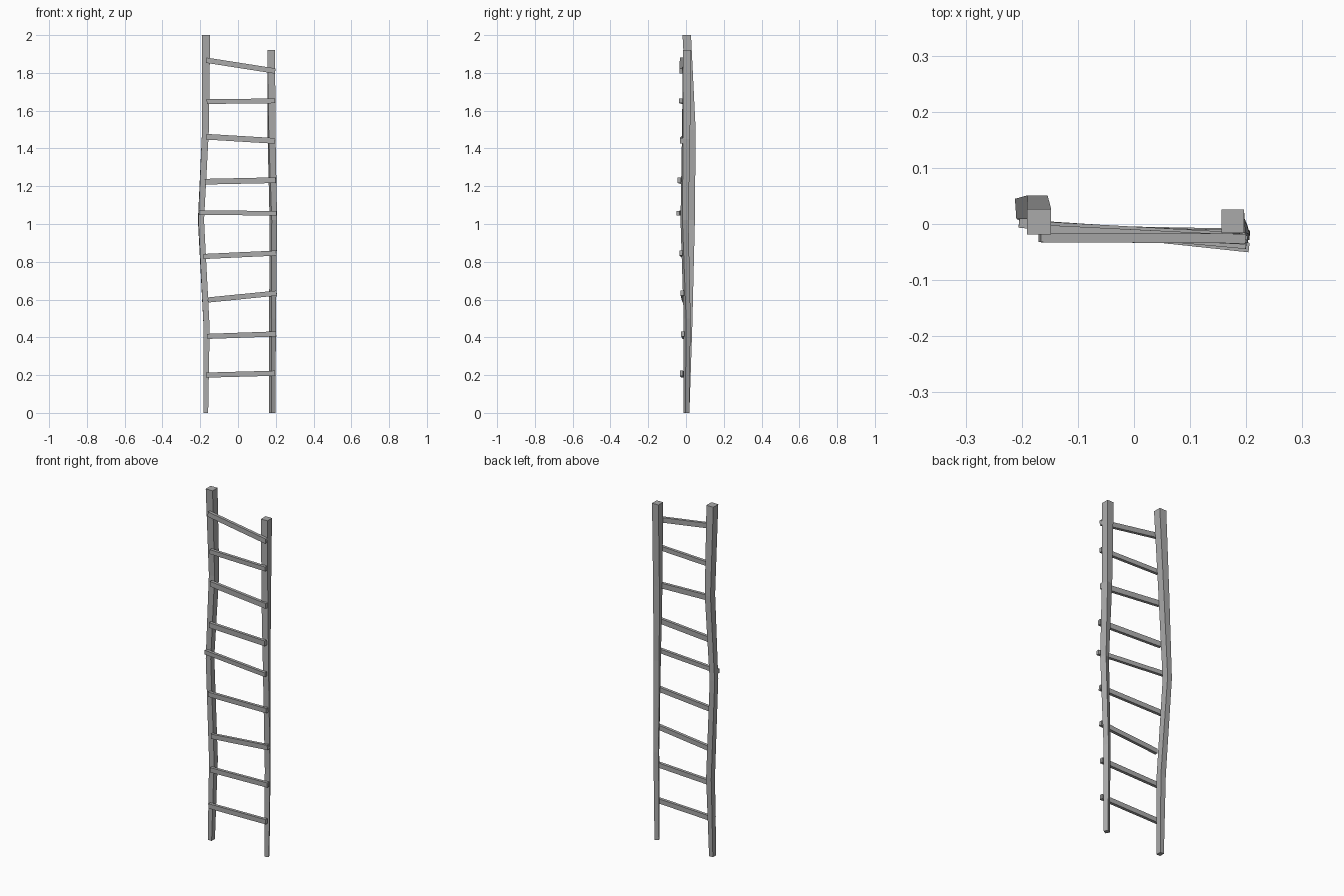
import bpy
import bmesh
from math import cos, sin, radians
from mathutils import Vector

cube = bpy.data.objects.get("Cube")
if cube:
    bpy.data.objects.remove(cube, do_unlink=True)

wood = bpy.data.materials.new("weathered grey")
wood.use_nodes = True
GREY = (0.4, 0.4, 0.4, 1)
wood.diffuse_color = GREY
wood.node_tree.nodes["Principled BSDF"].inputs["Base Color"].default_value = GREY


def loft(name, rings):
    """Skin a list of four-cornered rings into a closed, flat-shaded beam."""
    bm = bmesh.new()
    loops = [[bm.verts.new(p) for p in ring] for ring in rings]
    for a, b in zip(loops, loops[1:]):
        for i in range(4):
            j = (i + 1) % 4
            bm.faces.new((a[i], a[j], b[j], b[i]))
    bm.faces.new(loops[0][::-1])
    bm.faces.new(loops[-1])
    bmesh.ops.recalc_face_normals(bm, faces=bm.faces)
    mesh = bpy.data.meshes.new(name)
    bm.to_mesh(mesh)
    bm.free()
    mesh.materials.append(wood)
    bpy.context.collection.objects.link(bpy.data.objects.new(name, mesh))


def rail(name, sections):
    """Crooked upright: sections are z, centre x, centre y, width, depth, twist."""
    rings = []
    for z, x, y, w, d, twist in sections:
        c, s = cos(radians(twist)), sin(radians(twist))
        rings.append([(x + u * w / 2 * c - v * d / 2 * s,
                       y + u * w / 2 * s + v * d / 2 * c, z)
                      for u, v in ((-1, -1), (1, -1), (1, 1), (-1, 1))])
    loft(name, rings)


def rung(name, start, end, h, d):
    """Straight bar between two points."""
    a, b = Vector(start), Vector(end)
    along = (b - a).normalized()
    up = along.cross(Vector((0, 1, 0))).normalized() * h / 2
    side = along.cross(up).normalized() * d / 2
    loft(name, [[p + up * u + side * v for u, v in
                 ((-1, -1), (1, -1), (1, 1), (-1, 1))] for p in (a, b)])


# Uprights
rail("right_rail", [
    (0.00, -0.170, 0.003, 0.024, 0.030, 0),
    (0.45, -0.166, 0.016, 0.032, 0.034, 0),
    (1.02, -0.196, 0.028, 0.030, 0.036, 4),
    (1.50, -0.172, 0.030, 0.036, 0.042, 0),
    (2.00, -0.169, 0.004, 0.043, 0.045, 0),
])
rail("left_rail", [
    (0.00, 0.181, 0.002, 0.024, 0.024, 28),
    (0.50, 0.183, 0.006, 0.027, 0.027, 28),
    (1.02, 0.187, -0.008, 0.030, 0.034, 20),
    (1.45, 0.178, 0.000, 0.036, 0.038, 10),
    (1.92, 0.176, 0.005, 0.040, 0.042, 0),
])

# Rungs: right x, y, z, then left x, y, z, then height
rungs = [
    (-0.170, -0.016, 0.200, 0.197, -0.024, 0.210, 0.027),
    (-0.163, -0.010, 0.405, 0.202, -0.017, 0.418, 0.027),
    (-0.157, -0.010, 0.598, 0.205, -0.020, 0.634, 0.027),
    (-0.182, -0.002, 0.828, 0.203, -0.027, 0.846, 0.027),
    (-0.205, 0.002, 1.060, 0.205, -0.042, 1.057, 0.024),
    (-0.175, -0.002, 1.224, 0.200, -0.036, 1.232, 0.030),
    (-0.168, -0.004, 1.462, 0.197, -0.024, 1.440, 0.030),
    (-0.165, -0.010, 1.648, 0.197, -0.028, 1.652, 0.025),
    (-0.168, -0.024, 1.867, 0.197, -0.026, 1.810, 0.028),
]
for i, (x0, y0, z0, x1, y1, z1, h) in enumerate(rungs, 1):
    rung(f"rung_{i}", (x0, y0, z0), (x1, y1, z1), h, 0.017)
